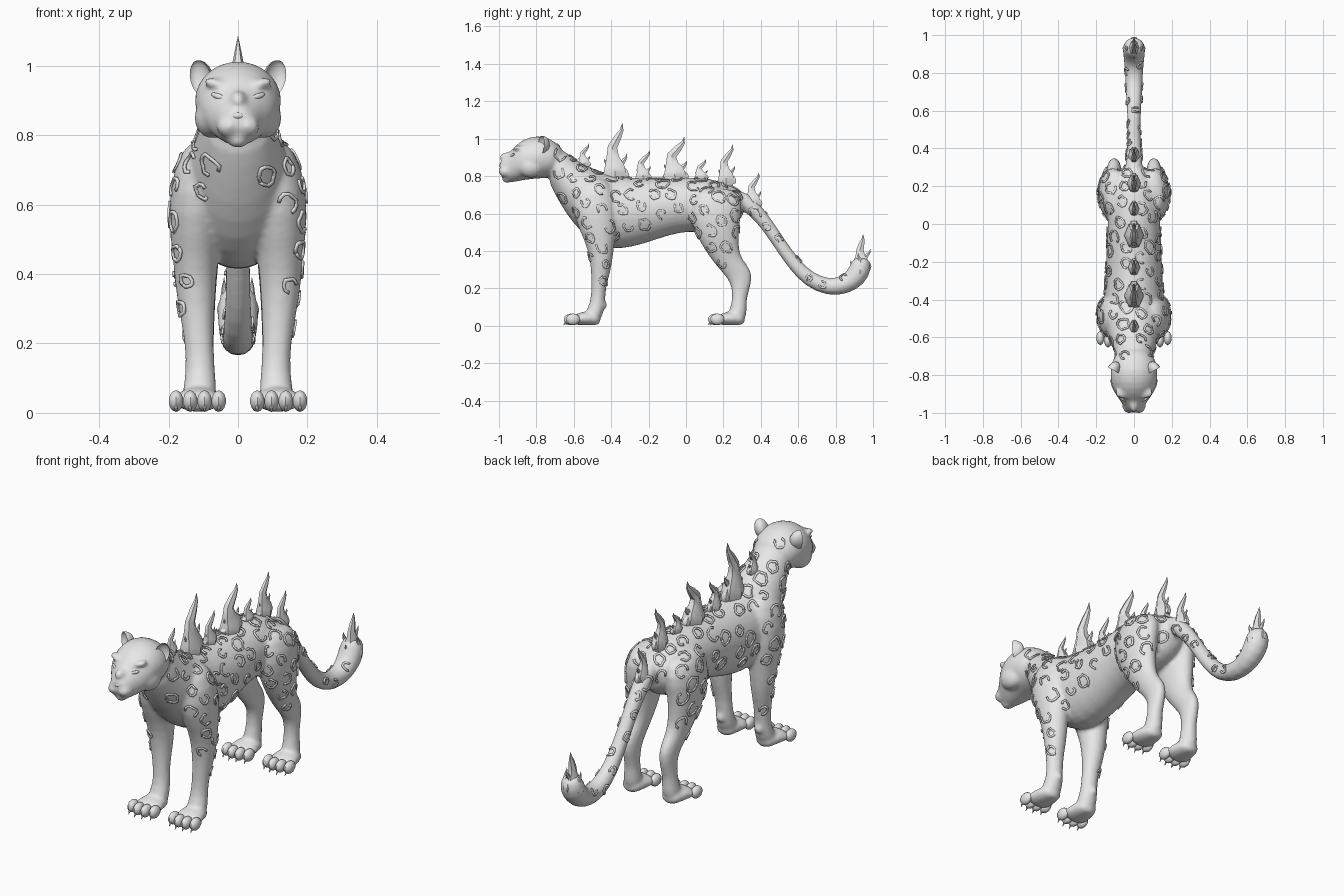
import bpy, bmesh, math, random
from mathutils import Vector, Matrix
from mathutils.bvhtree import BVHTree

random.seed(4)
if "Cube" in bpy.data.objects:
    bpy.data.objects.remove(bpy.data.objects["Cube"])

grey = bpy.data.materials.new("plain grey")
grey.use_nodes = True
grey.diffuse_color = (0.8, 0.8, 0.8, 1)
grey.node_tree.nodes["Principled BSDF"].inputs["Base Color"].default_value = (0.8, 0.8, 0.8, 1)


def add_mesh(name, mesh, angle=40):
    ob = bpy.data.objects.new(name, mesh)
    bpy.context.collection.objects.link(ob)
    mesh.materials.clear()
    mesh.materials.append(grey)
    bpy.ops.object.select_all(action='DESELECT')
    ob.select_set(True)
    bpy.context.view_layer.objects.active = ob
    bpy.ops.object.shade_smooth_by_angle(angle=math.radians(angle))
    return ob


def finish(name, bm, angle=40):
    bmesh.ops.recalc_face_normals(bm, faces=bm.faces)
    mesh = bpy.data.meshes.new(name)
    bm.to_mesh(mesh)
    bm.free()
    return add_mesh(name, mesh, angle)


def loft(bm, rings, side=1, sides=16, dy=0):
    """Each ring: upper/front y, z, lower/back y, z, centre x, half width."""
    loops = []
    for y1, z1, y2, z2, x, hw in rings:
        a, b = Vector((x * side, y1 + dy, z1)), Vector((x * side, y2 + dy, z2))
        loop = []
        for i in range(sides):
            t = math.tau * i / sides
            loop.append(bm.verts.new((a + b) / 2 + (a - b) / 2 * math.sin(t)
                                     + Vector((hw * math.cos(t), 0, 0))))
        loops.append(loop)
    for p, q in zip(loops, loops[1:]):
        for i in range(sides):
            j = (i + 1) % sides
            bm.faces.new((p[i], p[j], q[j], q[i]))
    bm.faces.new(loops[0])
    bm.faces.new(loops[-1])


def tube(bm, path, sides=12, flat=1.0, x=0):
    """Round tube along (y, z, radius) points in the middle plane."""
    rings = []
    for i, (y, z, r) in enumerate(path):
        p, q = path[max(i - 1, 0)], path[min(i + 1, len(path) - 1)]
        d = Vector((q[0] - p[0], q[1] - p[1])).normalized()
        rings.append((y - d.y * r, z + d.x * r, y + d.y * r, z - d.x * r, x, r * flat))
    loft(bm, rings, 1, sides)


def blob(bm, loc, size, rot=None, segs=16):
    m = Matrix.Translation(loc) @ (rot or Matrix()) @ Matrix.Diagonal((*size, 1))
    return bmesh.ops.create_uvsphere(bm, u_segments=segs, v_segments=segs // 2 + 2,
                                     radius=1, matrix=m)["verts"]


# Torso and neck, rump to throat
skin = bmesh.new()
loft(skin, [
    (.33, .69, .30, .56, 0, .05), (.27, .74, .22, .50, 0, .11),
    (.17, .785, .12, .49, 0, .145), (.02, .80, .02, .505, 0, .14),
    (-.10, .79, -.10, .48, 0, .147), (-.22, .79, -.22, .435, 0, .152),
    (-.36, .80, -.36, .40, 0, .158), (-.46, .82, -.46, .42, 0, .165),
    (-.53, .86, -.56, .49, 0, .155), (-.59, .89, -.645, .60, 0, .13),
    (-.64, .93, -.70, .70, 0, .108), (-.69, .96, -.75, .79, 0, .10)])
# Head
loft(skin, [
    (-.64, .93, -.68, .82, 0, .07), (-.70, .99, -.72, .79, 0, .115),
    (-.77, 1.02, -.78, .785, 0, .13), (-.84, 1.012, -.85, .78, 0, .125),
    (-.90, .98, -.90, .77, 0, .105), (-.94, .93, -.93, .765, 0, .072),
    (-.98, .89, -.965, .77, 0, .054), (-1.005, .868, -.985, .79, 0, .036)])

FRONT_LEG = [
    (-.57, .79, -.43, .80, .085, .05), (-.62, .70, -.38, .72, .11, .08),
    (-.60, .57, -.36, .57, .12, .084), (-.54, .45, -.38, .45, .123, .066),
    (-.515, .36, -.39, .36, .122, .06), (-.508, .28, -.405, .28, .118, .05),
    (-.506, .20, -.43, .20, .112, .042), (-.512, .12, -.43, .12, .108, .042),
    (-.54, .075, -.44, .07, .11, .05), (-.55, .02, -.46, .02, .112, .05)]
HIND_LEG = [
    (.06, .75, .26, .74, .09, .06), (.01, .66, .31, .66, .112, .08),
    (.02, .56, .29, .56, .118, .076), (.065, .46, .282, .46, .118, .066),
    (.115, .38, .288, .38, .112, .052), (.165, .315, .32, .335, .108, .044),
    (.22, .255, .36, .28, .105, .038), (.243, .21, .345, .205, .105, .036),
    (.248, .14, .322, .14, .108, .036), (.23, .08, .328, .075, .11, .044),
    (.22, .02, .315, .02, .112, .045)]
PAW = [
    (-.455, .055, -.455, .004, .112, .04), (-.50, .08, -.50, .002, .113, .058),
    (-.56, .075, -.56, .002, .115, .072), (-.61, .055, -.61, .005, .117, .07)]
HIND = .772
for s in (1, -1):
    loft(skin, FRONT_LEG, s)
    loft(skin, HIND_LEG, s)
    loft(skin, PAW, s)
    loft(skin, PAW, s, dy=HIND)
    # Elbow, brow, cheek and muzzle forms
    blob(skin, (s * .11, -.44, .11), (.022, .02, .022))
    blob(skin, (s * .058, -.895, .945), (.045, .03, .016), Matrix.Rotation(-s * .3, 4, 'Y'))
    blob(skin, (s * .075, -.83, .85), (.052, .07, .06))
    blob(skin, (s * .027, -.965, .825), (.036, .038, .032))
blob(skin, (0, -.94, .90), (.028, .06, .03))
blob(skin, (0, -.955, .785), (.032, .03, .022))

# Tail
tube(skin, [(.26, .70, .05), (.35, .64, .045), (.42, .56, .038), (.50, .44, .036),
            (.58, .325, .038), (.66, .245, .043), (.76, .203, .048), (.85, .215, .053),
            (.91, .26, .062), (.94, .32, .062), (.94, .37, .04)])

# Merge the forms into one skin
raw = finish("raw_body", skin)
sub = raw.modifiers.new("round", 'SUBSURF')
sub.levels = 1
rem = raw.modifiers.new("merge", 'REMESH')
rem.mode, rem.voxel_size = 'VOXEL', .01
smo = raw.modifiers.new("blend", 'SMOOTH')
smo.factor, smo.iterations = .5, 4
dg = bpy.context.evaluated_depsgraph_get()
merged = bpy.data.meshes.new_from_object(raw.evaluated_get(dg))
bpy.data.objects.remove(raw)
merged.name = "body"
body = add_mesh("body", merged, 60)
bm = bmesh.new()
bm.from_mesh(merged)
surface = BVHTree.FromBMesh(bm)
spots = [(f.calc_center_median(), f.normal.copy()) for f in bm.faces]
bm.free()


# Raised broken-ring markings on back, flanks, outer legs and tail
def coat(c, n):
    outward = n.x * (1 if c.x > 0 else -1)
    if c.y < -.70 or c.z < .2 and c.y < .4 or c.y > .85:
        return False
    if c.y > .40:
        return n.z > -.2
    if c.z < .42 and c.y > .2:
        return False
    return abs(c.x) > .035 and (outward > .45 or (n.z > .35 and c.z > .6)) and n.z > -.4


random.shuffle(spots)
chosen = []
marks = bmesh.new()
for c, n in spots:
    if not coat(c, n) or any((c - o).length < .078 for o in chosen):
        continue
    chosen.append(c)
    t = n.orthogonal().normalized()
    b = n.cross(t)
    size = random.uniform(.02, .031) * (.7 if c.y > .4 or c.z < .4 else 1)
    start, count, pairs = random.uniform(0, 6), random.choice((8, 9, 10, 12)), []
    for i in range(count + 1):
        a = start + math.tau * i / 12
        r = size * random.uniform(.85, 1.15)
        pair = []
        for k in (r - .005, r + .004):
            hit, nor, _, _ = surface.find_nearest(c + (t * math.cos(a) + b * math.sin(a) * 1.2) * k)
            pair.append(marks.verts.new(hit + nor * .004))
        pairs.append(pair)
    for p, q in zip(pairs, pairs[1:]):
        marks.faces.new((p[0], p[1], q[1], q[0]))
ob = finish("coat_markings", marks)
ob.modifiers.new("thickness", 'SOLIDIFY').thickness = .006
ob.modifiers["thickness"].offset = 0

for s, label in ((1, "left"), (-1, "right")):
    # Cupped ears
    bm = bmesh.new()
    blob(bm, (0, 0, 0), (.034, .05, .052))
    for v in bm.verts:
        if v.co.y < 0:
            v.co.y *= -.45
    bm.transform(Matrix.Translation((s * .108, -.775, .965))
                 @ Matrix.Rotation(s * .5, 4, 'Z') @ Matrix.Rotation(s * .25, 4, 'Y'))
    finish(label + "_ear", bm)
    # Narrow slanted eyes
    bm = bmesh.new()
    spot = surface.ray_cast(Vector((s * .058, -1.2, .912)), Vector((0, 1, 0)))[0]
    blob(bm, spot, (.024, .006, .008), Matrix.Rotation(s * .5, 4, 'Z') @ Matrix.Rotation(-s * .3, 4, 'Y'))
    finish(label + "_eye", bm)
    # Toes and claws
    for dy, end in ((0, "front"), (HIND, "hind")):
        toes, claws = bmesh.new(), bmesh.new()
        for k in (-1.5, -.5, .5, 1.5):
            x, y = s * .117 + k * .041, -.598 - .012 * (2 - abs(k)) + dy
            blob(toes, (x, y, .034), (.022, .038, .031), segs=10)
            bmesh.ops.create_cone(claws, cap_ends=True, segments=6, radius1=.008, radius2=.001, depth=.03,
                                  matrix=Matrix.Translation((x, y - .03, .015)) @ Matrix.Rotation(2.5, 4, 'X'))
        finish(f"{label}_{end}_toes", toes)
        finish(f"{label}_{end}_claws", claws)

# Nose pad
bm = bmesh.new()
blob(bm, (0, -.985, .856), (.02, .014, .012))
finish("nose", bm)


# Curling flame tongues: base y, z, radius, height, tip shift, sideways x
def flame(bm, y, z, w, h, lean, x=0):
    shape = [(-.12, 0, .8), (.06, 0, 1), (.2, -.08, .85), (.36, -.3, .55),
             (.55, -.32, .42), (.72, .35, .32), (.86, .9, .17), (1, 1, .01)]
    tube(bm, [(y + lean * k, z + h * t, w * r) for t, k, r in shape], 6, .75, x)


FLAMES = [(-.545, .86, .035, .115, .025), (-.38, .80, .07, .285, .04), (-.23, .79, .043, .15, .035),
          (-.06, .79, .07, .22, .05), (.08, .79, .038, .10, .025), (.215, .77, .05, .20, .035),
          (.36, .65, .045, .17, .03)]
for i, (y, z, w, h, lean) in enumerate(FLAMES):
    bm = bmesh.new()
    flame(bm, y, z, w, h, lean)
    flame(bm, y + w * .6, z, w * .55, h * .42, w * .3)
    flame(bm, y - w * .5, z, w * .5, h * .33, -w * .3)
    finish(f"back_flame_{i + 1}", bm, 45)
bm = bmesh.new()
flame(bm, .935, .31, .052, .18, .012)
flame(bm, .965, .31, .03, .10, .02)
flame(bm, .895, .26, .03, .09, -.015)
for x in (.04, -.04):
    flame(bm, .93, .29, .028, .10, -.01, x)
finish("tail_flame", bm, 45)
